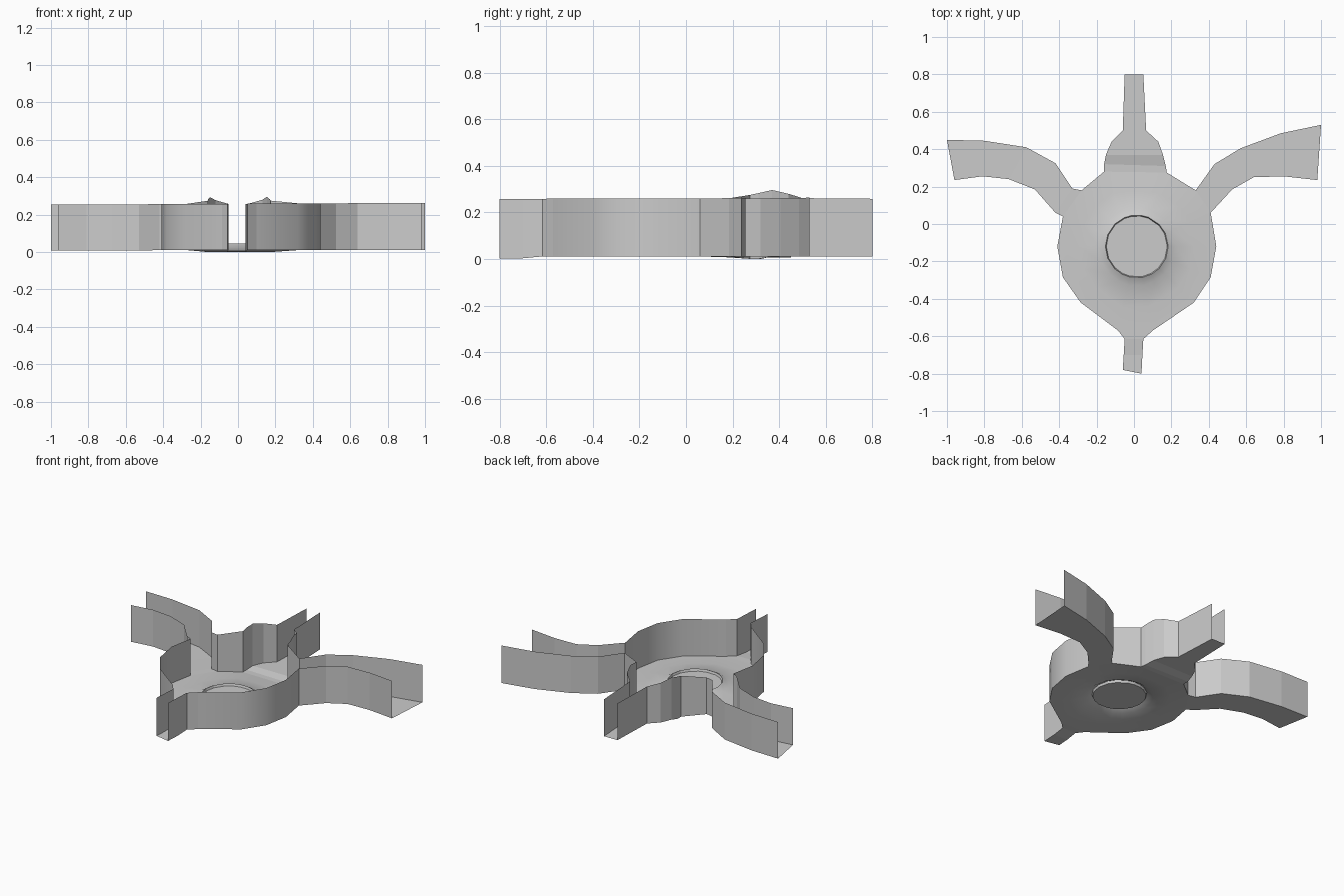
import bpy, math
from mathutils import Vector

if "Cube" in bpy.data.objects:
    bpy.data.objects.remove(bpy.data.objects["Cube"])

CX, CY, HUB_R = 0.015, -0.12, 0.168

# Channel side walls as (left, right) plan polylines, running from basin outward
channels = {
    "back": ([(-.16, .28), (-.16, .32), (-.15, .37), (-.12, .44), (-.06, .50), (-.05, .80)],
             [(.175, .275), (.17, .31), (.155, .37), (.13, .44), (.065, .50), (.05, .80)]),
    "left": ([(-.38, .04), (-.42, .06), (-.53, .185), (-.67, .24), (-.81, .255), (-.96, .235)],
             [(-.28, .18), (-.33, .19), (-.42, .325), (-.575, .41), (-.80, .445), (-1.0, .45)]),
    "front": ([(.10, -.57), (.05, -.615), (.045, -.70), (.04, -.80)],
              [(-.085, -.57), (-.05, -.615), (-.055, -.70), (-.06, -.78)]),
    "right": ([(.33, .18), (.43, .32), (.57, .405), (.785, .485), (1.0, .53)],
              [(.41, .06), (.525, .185), (.64, .25), (.80, .255), (.98, .235)]),
}

# Basin wall stretches between channel mouths (counter-clockwise)
basin_walls = [
    [(.41, .06), (.33, .18)],
    [(.33, .18), (.175, .275)],
    [(-.16, .28), (-.28, .18)],
    [(-.38, .04), (-.41, -.12), (-.38, -.285), (-.285, -.42), (-.085, -.57)],
    [(.10, -.57), (.32, -.42), (.41, -.285), (.44, -.12), (.41, .06)],
]
basin_walls = basin_walls[1:]          # the right mouth stays open


def top_z(x, y):
    bump = 0.037 * max(0, 1 - math.hypot(abs(x) - .155, y - .37) / .17)
    return 0.258 + 0.005 * x + bump


def floor_z(x, y):
    if y < -.63:
        return 0.003
    if .24 < y < .33 and abs(x) < .2:
        return 0.0
    return 0.007 if x < -.5 else 0.011


def make(name, verts, faces, smooth=0):
    mesh = bpy.data.meshes.new(name)
    mesh.from_pydata(verts, [], faces)
    mesh.update()
    ob = bpy.data.objects.new(name, mesh)
    bpy.context.collection.objects.link(ob)
    if smooth:
        bpy.context.view_layer.objects.active = ob
        ob.select_set(True)
        bpy.ops.object.shade_smooth_by_angle(angle=math.radians(smooth))
        ob.select_set(False)
    return ob


def grid_faces(rows, cols, closed=False):
    n = cols if closed else cols - 1
    return [(r * cols + c, r * cols + (c + 1) % cols,
             (r + 1) * cols + (c + 1) % cols, (r + 1) * cols + c)
            for r in range(rows - 1) for c in range(n)]


# Open-topped channels: wall, floor, wall
for name, (a, b) in channels.items():
    n = len(a)
    rows = [[(x, y, top_z(x, y)) for x, y in a],
            [(x, y, floor_z(x, y)) for x, y in a],
            [(x, y, floor_z(x, y)) for x, y in b],
            [(x, y, top_z(x, y)) for x, y in b]]
    make(name + "_channel", sum(rows, []), grid_faces(4, n))

# Basin walls
for i, line in enumerate(basin_walls):
    verts = [(x, y, top_z(x, y)) for x, y in line] + [(x, y, floor_z(x, y)) for x, y in line]
    make("basin_wall_%d" % (i + 1), verts, grid_faces(2, len(line)), 40)

# Basin floor rising to a raised hub lip, with a recessed centre disc
corners = sum(basin_walls, [])
outline = []
for i, p in enumerate(corners):
    q = corners[(i + 1) % len(corners)]
    if p == q:
        continue
    p, q = Vector(p), Vector(q)
    steps = max(1, round((q - p).length / .13))
    outline += [p.lerp(q, k / steps) for k in range(steps)]
n = len(outline)
verts = []
for t, z in ((0, None), (.45, .013), (.85, .024), (1, .045)):
    for p in outline:
        a = math.atan2(p.y - CY, p.x - CX)
        hub = Vector((CX + HUB_R * math.cos(a), CY + HUB_R * math.sin(a)))
        v = p.lerp(hub, t)
        verts.append((v.x, v.y, floor_z(p.x, p.y) if z is None else z))
make("basin_floor", verts, grid_faces(4, n, True), 60)

lip = verts[3 * n:]
disc = [(CX + (x - CX) * .97, CY + (y - CY) * .97, .03) for x, y, z in lip]
make("hub_disc", lip + disc, grid_faces(2, n, True) + [tuple(range(n, 2 * n))])
